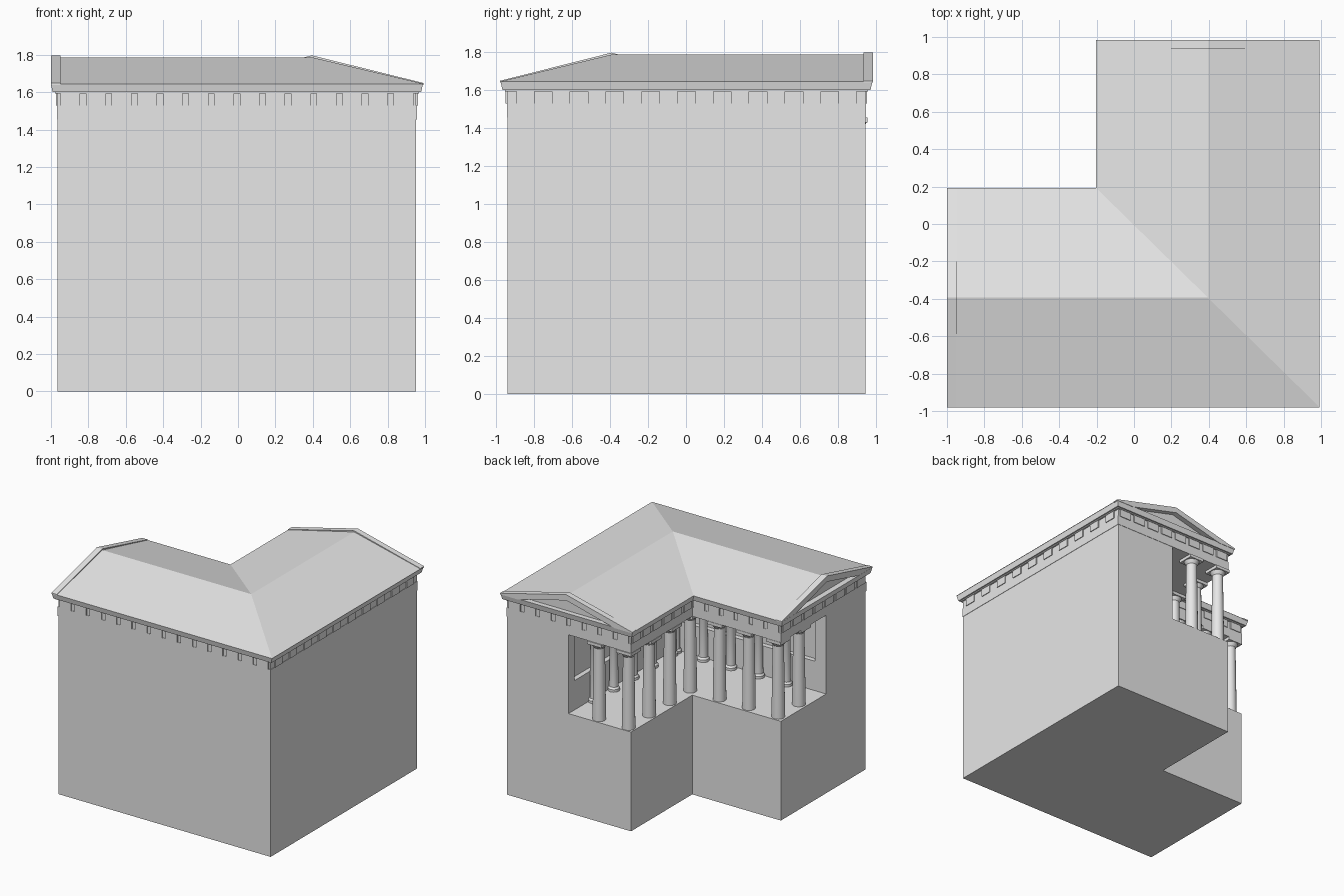
import bpy, bmesh, math
from mathutils import Vector

cube = bpy.data.objects.get("Cube")
if cube:
    bpy.data.objects.remove(cube)

stone = bpy.data.materials.new("pale_grey_stone")
stone.use_nodes = True
stone.diffuse_color = (0.8, 0.8, 0.8, 1)
stone.node_tree.nodes["Principled BSDF"].inputs["Base Color"].default_value = stone.diffuse_color

# Wall lines of the L-shaped plan and the main levels
X0, X1, XN = -0.965, 0.953, -0.165
Y0, Y1, YN = -0.94, 0.945, 0.155
FLOOR, BEAM, FRIEZE, CORNICE, EAVE = 0.81, 1.455, 1.53, 1.6, 1.645
WALL_X, WALL_Y = 0.4, -0.43


def finish(name, bm, smooth=False):
    bmesh.ops.recalc_face_normals(bm, faces=bm.faces)
    mesh = bpy.data.meshes.new(name)
    bm.to_mesh(mesh)
    bm.free()
    mesh.materials.append(stone)
    obj = bpy.data.objects.new(name, mesh)
    bpy.context.collection.objects.link(obj)
    if smooth:
        bpy.ops.object.select_all(action='DESELECT')
        obj.select_set(True)
        bpy.context.view_layer.objects.active = obj
        bpy.ops.object.shade_smooth_by_angle(angle=math.radians(35))
    return obj


def loft(bm, lower, upper):
    """Closed solid between two matching outlines."""
    a = [bm.verts.new(p) for p in lower]
    b = [bm.verts.new(p) for p in upper]
    bm.faces.new(a)
    bm.faces.new(b)
    for i in range(len(a)):
        j = (i + 1) % len(a)
        bm.faces.new((a[i], a[j], b[j], b[i]))


def box(bm, x0, x1, y0, y1, z0, z1):
    plan = [(x0, y0), (x1, y0), (x1, y1), (x0, y1)]
    loft(bm, [(x, y, z0) for x, y in plan], [(x, y, z1) for x, y in plan])


def l_plan(g, z, nx=XN, ny=YN):
    return [(X0 - g, Y0 - g, z), (X1 + g, Y0 - g, z), (X1 + g, Y1 + g, z),
            (nx - g, Y1 + g, z), (nx - g, ny + g, z), (X0 - g, ny + g, z)]


def l_block(name, z0, z1, g0=0, g1=None, nx=XN, ny=YN):
    bm = bmesh.new()
    loft(bm, l_plan(g0, z0, nx, ny), l_plan(g0 if g1 is None else g1, z1, nx, ny))
    return finish(name, bm)


# Podium and the walls behind the portico, with a long recessed panel
l_block("podium", 0, FLOOR)
l_block("lower_wall", FLOOR, 1.05, nx=WALL_X, ny=WALL_Y)
l_block("panel_wall", 1.05, 1.41, nx=WALL_X + 0.04, ny=WALL_Y - 0.04)
l_block("upper_wall", 1.41, BEAM, nx=WALL_X, ny=WALL_Y)
bm = bmesh.new()
box(bm, WALL_X, WALL_X + 0.05, Y1 - 0.08, Y1, 1.05, 1.41)
box(bm, X0, X0 + 0.1, WALL_Y - 0.05, WALL_Y, 1.05, 1.41)
finish("panel_end_piers", bm)

# Entablature
l_block("architrave", BEAM, FRIEZE, 0.003)
l_block("frieze", FRIEZE, CORNICE, 0)
l_block("cornice_bed", CORNICE - 0.008, CORNICE + 0.01, 0.014)
l_block("cornice", CORNICE, EAVE, 0.026, 0.036)


def frieze_blocks(name, start, end, out, count, width):
    """Row of raised blocks along one side of the frieze."""
    start, end, out = Vector(start), Vector(end), Vector(out)
    along = (end - start).normalized()
    step = (end - start).length / count
    bm = bmesh.new()
    for i in range(count):
        mid = start + along * step * (i + 0.5)
        a = mid - along * width / 2 - out * 0.01
        b = mid + along * width / 2 + out * 0.009
        box(bm, min(a.x, b.x), max(a.x, b.x), min(a.y, b.y), max(a.y, b.y), FRIEZE, CORNICE)
    finish(name, bm)


frieze_blocks("front_frieze_blocks", (X0, Y0), (X1, Y0), (0, -1), 14, 0.105)
frieze_blocks("right_frieze_blocks", (X1, Y0), (X1, Y1), (1, 0), 10, 0.095)
frieze_blocks("back_frieze_blocks", (XN, Y1), (X1, Y1), (0, 1), 8, 0.105)
frieze_blocks("left_frieze_blocks", (X0, Y0), (X0, YN), (-1, 0), 8, 0.105)
frieze_blocks("court_frieze_blocks_a", (XN, YN), (XN, Y1), (-1, 0), 6, 0.1)
frieze_blocks("court_frieze_blocks_b", (X0, YN), (XN, YN), (0, 1), 6, 0.1)

# Hipped and valleyed roof, with plain gable walls set back from the ends
RX0, RX1, RXN = -0.955, 0.993, -0.203
RY0, RY1, RYN = -0.98, 0.94, 0.193
RIDGE, PX, PY = 1.787, (RX1 + RXN) / 2, (RY0 + RYN) / 2
bm = bmesh.new()
a, b, c, d, e, f = [bm.verts.new((x, y, EAVE)) for x, y in
                    ((RX0, RY0), (RX1, RY0), (RX1, RY1), (RXN, RY1), (RXN, RYN), (RX0, RYN))]
left, mid, back = [bm.verts.new((x, y, RIDGE)) for x, y in ((RX0, PY), (PX, PY), (PX, RY1))]
for face in ((a, b, mid, left), (b, c, back, mid), (d, e, mid, back), (e, f, left, mid),
             (a, left, f), (c, d, back), (a, f, e, d, c, b)):
    bm.faces.new(face)
finish("roof", bm)


# Raking cornices of the two pediments
def raking_cornice(name, lo, hi, place, near, far):
    peak = (lo + hi) / 2
    bm = bmesh.new()
    for end, sign in ((lo, 1), (hi, -1)):
        outline = [(end, EAVE - 0.005), (end, EAVE + 0.004), (peak, 1.797),
                   (peak, 1.75), (end + sign * 0.16, EAVE - 0.005)]
        loft(bm, [place(s, near, z) for s, z in outline], [place(s, far, z) for s, z in outline])
    finish(name, bm)


raking_cornice("left_raking_cornice", RY0, RYN, lambda s, t, z: (t, s, z), -1.0, -0.95)
raking_cornice("back_raking_cornice", RXN, RX1, lambda s, t, z: (s, t, z), 0.983, 0.935)


# Columns turned from a profile, with a square slab on top
def column(name, x, y, profile, slab, sides=20):
    bm = bmesh.new()
    rings = []
    for r, z in profile:
        rings.append([bm.verts.new((x + r * math.cos(k * math.tau / sides),
                                    y + r * math.sin(k * math.tau / sides), z))
                      for k in range(sides)])
    for low, high in zip(rings, rings[1:]):
        for k in range(sides):
            j = (k + 1) % sides
            bm.faces.new((low[k], low[j], high[j], high[k]))
    bm.faces.new(rings[0])
    bm.faces.new(rings[-1])
    box(bm, x - slab, x + slab, y - slab, y + slab, profile[-1][1], BEAM)
    finish(name, bm, smooth=True)


outer = [(0.05, FLOOR), (0.048, 1.0), (0.042, 1.4), (0.046, 1.405), (0.06, 1.43)]
inner = [(0.045, FLOOR), (0.045, 0.83), (0.034, 0.845), (0.03, 1.4), (0.045, 1.43)]
CX, CY, STEP = -0.105, 0.095, 0.265

spots = [(CX, CY), (CX + STEP, CY + 3 * STEP), (CX - 3 * STEP, CY - STEP)]
for i in (1, 2, 3):
    spots += [(CX, CY + i * STEP), (CX - i * STEP, CY)]
for n, (x, y) in enumerate(spots):
    column(f"portico_column_{n + 1}", x, y, outer, 0.066)

# Slimmer columns standing against the inner walls
for i in range(5):
    column(f"inner_column_back_{i + 1}", WALL_X - 0.035, 0.66 - i * 0.25, inner, 0.045)
    column(f"inner_column_left_{i + 1}", -0.63 + i * 0.25, WALL_Y + 0.035, inner, 0.045)
